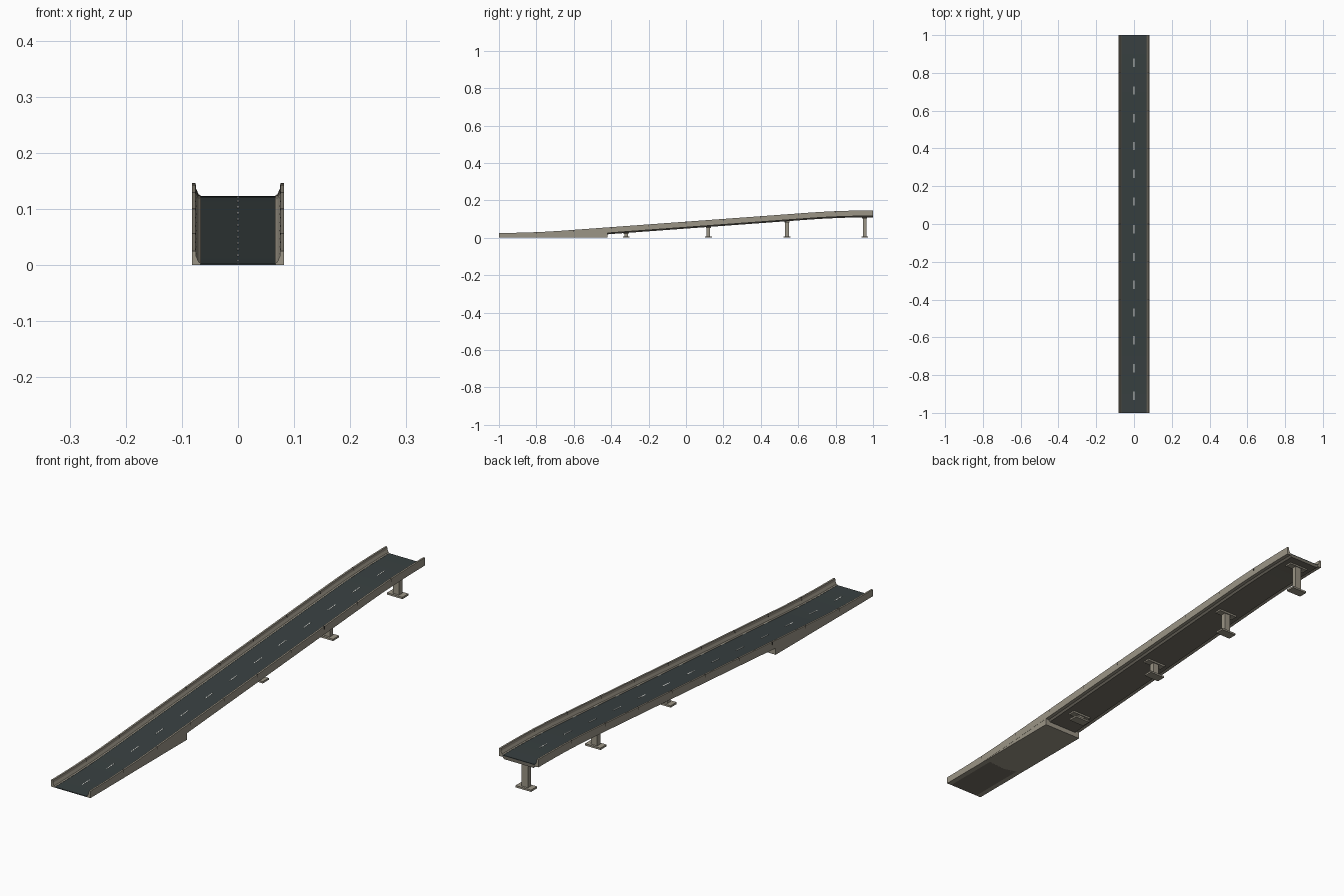
import bpy, bmesh

if "Cube" in bpy.data.objects:
    bpy.data.objects.remove(bpy.data.objects["Cube"], do_unlink=True)


def material(name, rgb):
    m = bpy.data.materials.new(name)
    m.use_nodes = True
    m.diffuse_color = (*rgb, 1)
    m.node_tree.nodes["Principled BSDF"].inputs["Base Color"].default_value = (*rgb, 1)
    return m


CONCRETE = material("concrete", (0.33, 0.30, 0.24))
UNDERSIDE = material("dark concrete", (0.17, 0.155, 0.125))
ASPHALT = material("asphalt", (0.04, 0.052, 0.053))
PAINT = material("white paint", (0.8, 0.8, 0.76))
JOINT = material("joint filler", (0.05, 0.046, 0.04))

EASE, SLOPE, MID = 0.35, 0.073, 0.063


def road_z(y):
    """Straight ramp with a parabolic easing at both ends."""
    over = max(0, abs(y) - (1 - EASE))
    rise = SLOPE * (abs(y) - over * over / (2 * EASE))
    return MID + (rise if y > 0 else -rise)


def finish(name, bm, mat):
    bmesh.ops.recalc_face_normals(bm, faces=bm.faces)
    mesh = bpy.data.meshes.new(name)
    bm.to_mesh(mesh)
    bm.free()
    mesh.materials.append(mat)
    obj = bpy.data.objects.new(name, mesh)
    bpy.context.collection.objects.link(obj)
    return obj


def sweep(name, profile, mat, start=-1, end=1, steps=40, grounded=False):
    """Carry an (x, height above road) section along the ramp."""
    bm = bmesh.new()
    rings = []
    for i in range(steps + 1):
        y = start + (end - start) * i / steps
        ring = []
        for x, h in profile:
            z = 0 if grounded and h < -0.01 else max(0, road_z(y) + h)
            ring.append(bm.verts.new((x, y, z)))
        rings.append(ring)
    n = len(profile)
    for a, b in zip(rings, rings[1:]):
        for k in range(n):
            j = (k + 1) % n
            bm.faces.new((a[k], a[j], b[j], b[k]))
    bm.faces.new(rings[0])
    bm.faces.new(rings[-1])
    return finish(name, bm, mat)


def box(name, x, y, z0, z1, wx, wy, mat):
    bm = bmesh.new()
    bmesh.ops.create_cube(bm, size=1)
    for v in bm.verts:
        v.co = (x + v.co.x * wx, y + v.co.y * wy, z0 + (v.co.z + 0.5) * (z1 - z0))
    return finish(name, bm, mat)


# Road surface and the slab carrying it
sweep("road_surface", [(-0.068, -0.003), (0.068, -0.003), (0.068, 0), (-0.068, 0)], ASPHALT)
sweep("deck_slab", [(-0.062, -0.014), (0.062, -0.014), (0.072, -0.0025), (-0.072, -0.0025)], UNDERSIDE)

# Sloped safety barriers with dark joints across them
BARRIER = [(0.066, -0.007), (0.082, -0.007), (0.082, 0.023), (0.0755, 0.023),
           (0.0745, 0.013), (0.070, 0.003), (0.066, 0.0008)]
for side, s in (("left", 1), ("right", -1)):
    sweep(side + "_barrier", [(s * x, h) for x, h in BARRIER], CONCRETE)
    for i in range(9):
        y = -0.8 + 0.2 * i
        sweep(f"{side}_barrier_joint_{i + 1}",
              [(s * 0.0822, 0.012), (s * 0.0822, 0.0232), (s * 0.0753, 0.0232), (s * 0.0743, 0.013)],
              JOINT, y - 0.0015, y + 0.0015, 1)

# Solid wedge under the low end
sweep("abutment", [(-0.0815, -0.02), (0.0815, -0.02), (0.0815, -0.0065), (-0.0815, -0.0065)],
      CONCRETE, -1, -0.42, 14, grounded=True)

# Dashed centre line
for i in range(13):
    y = -0.91 + 0.147 * i
    sweep(f"centre_dash_{i + 1}",
          [(-0.0015, 0), (0.0015, 0), (0.0015, 0.0006), (-0.0015, 0.0006)],
          PAINT, y - 0.022, y + 0.022, 2)

# Piers: foot, column and crosshead
for i, y in enumerate((-0.32, 0.12, 0.54, 0.955)):
    top = road_z(y) - 0.012
    box(f"pier_foot_{i + 1}", 0, y, 0, 0.007, 0.065, 0.036, CONCRETE)
    box(f"pier_column_{i + 1}", 0, y, 0.005, top, 0.026, 0.019, CONCRETE)
    box(f"pier_cap_{i + 1}", 0, y, top - 0.008, top, 0.08, 0.027, CONCRETE)
